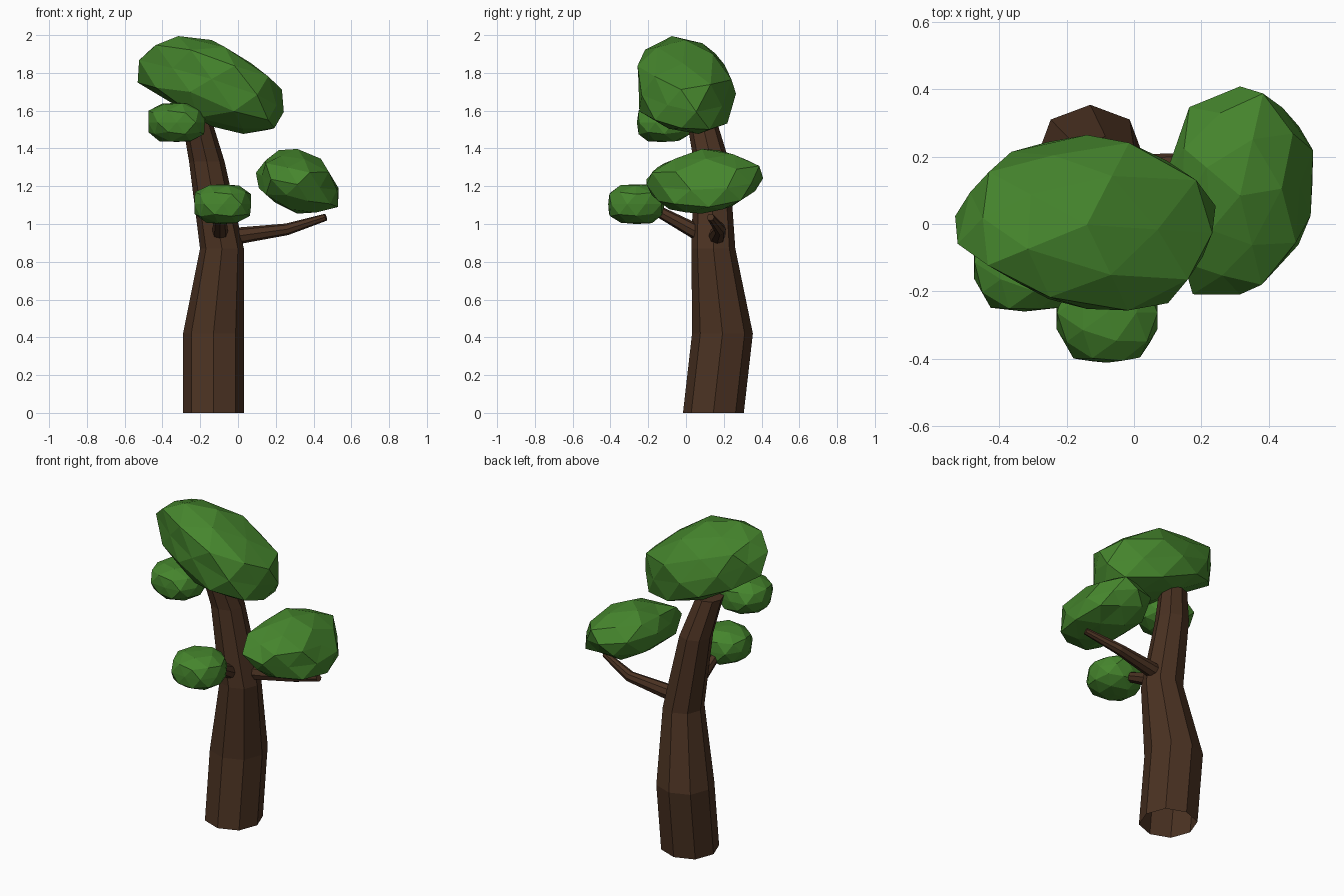
import bpy, bmesh, math, random
from mathutils import Vector

if "Cube" in bpy.data.objects:
    bpy.data.objects.remove(bpy.data.objects["Cube"])

random.seed(4)


def material(name, rgb):
    m = bpy.data.materials.new(name)
    m.diffuse_color = (*rgb, 1)
    m.use_nodes = True
    m.node_tree.nodes["Principled BSDF"].inputs["Base Color"].default_value = m.diffuse_color
    return m


BARK = material("brown bark", (0.07, 0.032, 0.016))
LEAF = material("leaf green", (0.06, 0.235, 0.026))


def finish(bm, name, mat):
    me = bpy.data.meshes.new(name)
    bm.to_mesh(me)
    bm.free()
    me.materials.append(mat)
    ob = bpy.data.objects.new(name, me)
    bpy.context.collection.objects.link(ob)


def limb(name, path, sides, upright=False):
    """Tapered tube through (x, y, z, radius) points; the trunk is open below."""
    bm = bmesh.new()
    pts = [Vector(p[:3]) for p in path]
    rings = []
    for i, p in enumerate(path):
        d = pts[min(i + 1, len(pts) - 1)] - pts[max(i - 1, 0)]
        if upright:
            u, v = Vector((1, 0, 0)), Vector((0, 1, 0))
        else:
            u = d.cross(Vector((0, 0, 1))).normalized()
            v = u.cross(d).normalized()
        rings.append([bm.verts.new(pts[i] + p[3] * (1 + 0.03 * (k % 2)) *
                                   (u * math.cos(a) + v * math.sin(a)))
                      for k, a in ((k, math.tau * k / sides) for k in range(sides))])
    for a, b in zip(rings, rings[1:]):
        for k in range(sides):
            n = (k + 1) % sides
            bm.faces.new((a[k], a[n], b[n], b[k]))
    bm.faces.new(rings[-1])
    if not upright:
        bm.faces.new(rings[0])
    bmesh.ops.recalc_face_normals(bm, faces=bm.faces[:])
    finish(bm, name, BARK)


def half_planes(outline, i, j):
    """Edges of a clockwise outline in the i, j axes as (point, outward normal)."""
    for a, b in zip(outline, outline[1:] + outline[:1]):
        p, n = Vector((0, 0, 0)), Vector((0, 0, 0))
        p[i], p[j] = a
        n[i], n[j] = a[1] - b[1], b[0] - a[0]
        yield p, n.normalized()


def foliage(name, lo, hi, lean=(0, 0, 0), front=(), right=(), top=(), swell=1.1):
    """Swollen leaning ellipsoid, trimmed to its box and its three outlines."""
    xy, xz, yz = lean
    lo, hi = Vector(lo), Vector(hi)
    mid, half = (lo + hi) / 2, (hi - lo) / 2
    planes = [*half_planes(list(front), 0, 2), *half_planes(list(right), 1, 2),
              *half_planes(list(top), 0, 1)]
    for i in range(3):
        axis = Vector([float(k == i) for k in range(3)])
        planes += [(hi, axis), (lo, -axis)]
    b = math.sqrt(1 - xy * xy)
    c = (yz - xy * xz) / b
    d = math.sqrt(1 - xz * xz - c * c)
    bm = bmesh.new()
    bmesh.ops.create_icosphere(bm, subdivisions=2, radius=swell)
    for v in bm.verts:
        x, y, z = v.co * random.uniform(0.98, 1.04)
        r = Vector((x * half.x, (xy * x + b * y) * half.y,
                    (xz * x + c * y + d * z) * half.z))
        s = 1
        for p, n in planes:
            out = n.dot(r)
            if out > 1e-6:
                s = min(s, n.dot(p - mid) / out)
        v.co = mid + r * s
    bmesh.ops.recalc_face_normals(bm, faces=bm.faces[:])
    finish(bm, name, LEAF)


# Trunk and branches
limb("trunk", [(-0.13, 0.145, 0, 0.161), (-0.13, 0.193, 0.42, 0.161),
               (-0.085, 0.145, 0.87, 0.116), (-0.165, 0.135, 1.33, 0.094),
               (-0.22, 0.08, 1.56, 0.078)], 8, upright=True)
limb("side_branch", [(-0.06, 0.16, 0.93, 0.045), (0.02, 0.165, 0.94, 0.043),
                     (0.26, 0.18, 0.972, 0.031), (0.465, 0.13, 1.036, 0.019)], 8)
limb("front_branch", [(-0.095, 0.12, 0.925, 0.044), (-0.095, 0.04, 0.967, 0.041),
                      (-0.095, -0.17, 1.08, 0.028)], 8)

# Leaf clumps
foliage("crown_foliage", (-0.555, -0.275, 1.46), (0.275, 0.27, 2.0), (-0.1, -0.5, -0.1),
        front=[(-0.555, 1.80), (-0.52, 1.88), (-0.42, 1.96), (-0.30, 2.0), (-0.17, 1.99),
               (0.0, 1.9), (0.20, 1.76), (0.275, 1.65), (0.2, 1.51), (0.04, 1.46),
               (-0.15, 1.52), (-0.4, 1.67), (-0.55, 1.76)],
        right=[(-0.275, 1.62), (-0.26, 1.83), (-0.195, 1.97), (-0.07, 2.0), (0.07, 1.97),
               (0.175, 1.89), (0.255, 1.76), (0.27, 1.65), (0.24, 1.54), (0.02, 1.46),
               (-0.18, 1.54)],
        top=[(-0.555, 0.02), (-0.38, 0.21), (-0.16, 0.27), (0.0, 0.24), (0.17, 0.15),
             (0.275, 0.01), (0.15, -0.18), (0.07, -0.27), (-0.06, -0.27), (-0.24, -0.23),
             (-0.41, -0.14), (-0.55, -0.04)])
foliage("side_foliage", (0.08, -0.245, 1.05), (0.55, 0.413, 1.4), (0.12, -0.25, 0.07),
        front=[(0.08, 1.22), (0.10, 1.29), (0.2, 1.39), (0.36, 1.4), (0.43, 1.36),
               (0.55, 1.16), (0.53, 1.09), (0.47, 1.05), (0.27, 1.05), (0.12, 1.18)],
        right=[(-0.245, 1.23), (-0.22, 1.26), (-0.1, 1.33), (0.09, 1.4), (0.2, 1.39),
               (0.39, 1.31), (0.413, 1.25), (0.39, 1.19), (0.23, 1.085), (0.06, 1.05),
               (-0.1, 1.08), (-0.2, 1.17)],
        top=[(0.08, 0.2), (0.1, 0.29), (0.19, 0.37), (0.3, 0.413), (0.38, 0.39),
             (0.49, 0.31), (0.55, 0.21), (0.535, 0.05), (0.49, -0.06), (0.38, -0.18),
             (0.235, -0.245), (0.16, -0.2)])
foliage("front_foliage", (-0.23, -0.412, 1.0), (0.07, -0.115, 1.21), swell=1.12)
foliage("left_foliage", (-0.475, -0.26, 1.435), (-0.175, 0.03, 1.64), swell=1.12)
